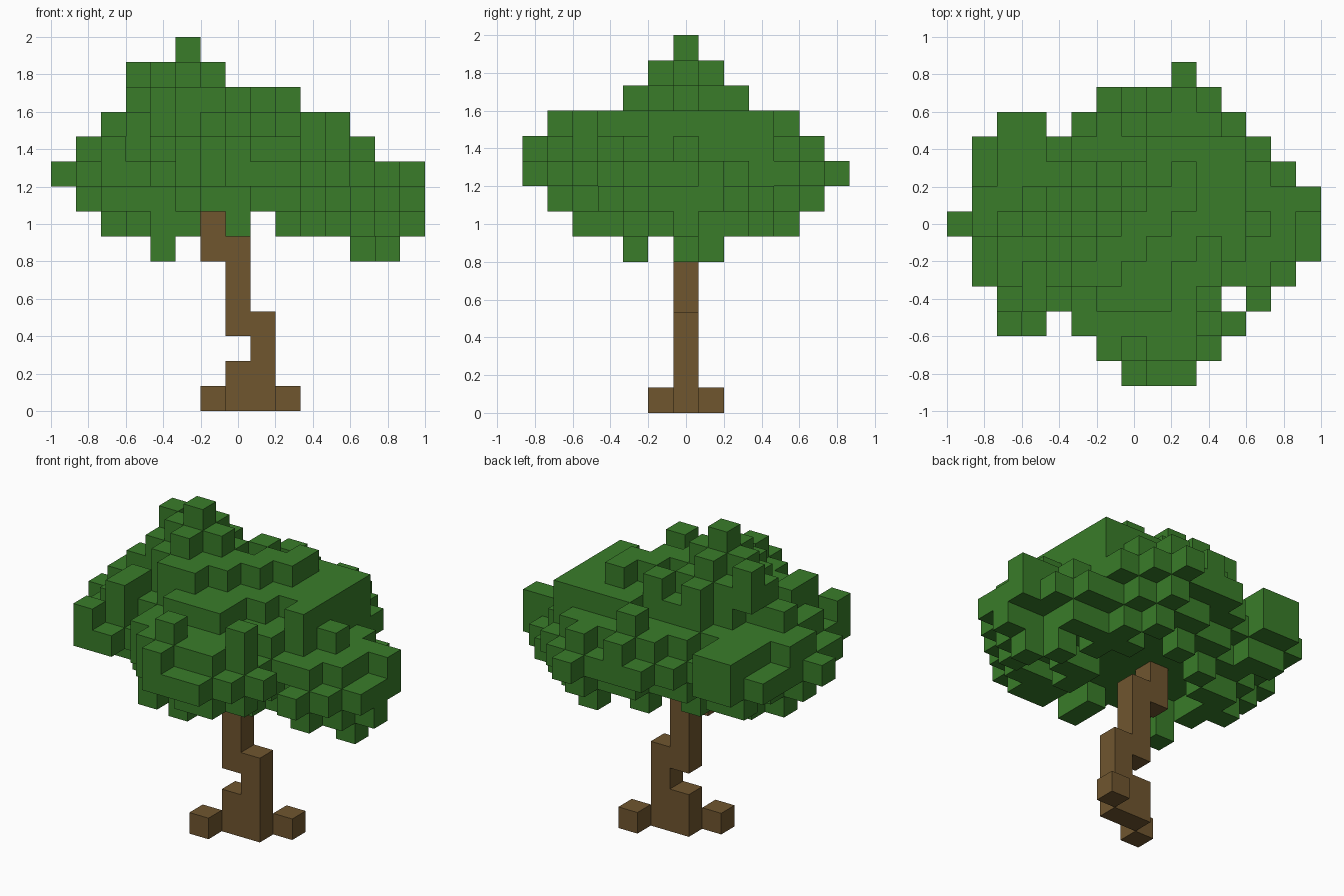
import bpy, bmesh, random
from mathutils import Vector

if "Cube" in bpy.data.objects:
    bpy.data.objects.remove(bpy.data.objects["Cube"])

CELL = 2 / 15
AXES = [Vector(a) for a in ((1, 0, 0), (0, 1, 0), (0, 0, 1))]
random.seed(4)


def make_material(name, color):
    mat = bpy.data.materials.new(name)
    mat.use_nodes = True
    mat.diffuse_color = color
    mat.node_tree.nodes["Principled BSDF"].inputs["Base Color"].default_value = color
    return mat


def span(lo, hi):
    return set(range(lo, hi + 1))


def voxel_object(name, cells, mat):
    """Skin a set of grid cells with only its exposed faces."""
    bm = bmesh.new()
    for cell in sorted(cells):
        middle = Vector(cell) + Vector((0, 0, 0.5))
        for i, axis in enumerate(AXES):
            a, b = AXES[(i + 1) % 3] / 2, AXES[(i + 2) % 3] / 2
            for sign in (-1, 1):
                beside = tuple(int(c + sign * d) for c, d in zip(cell, axis))
                if beside in cells:
                    continue
                o = middle + axis * sign / 2
                corners = [o - a - b, o + a - b, o + a + b, o - a + b][::sign]
                bm.faces.new([bm.verts.new(c * CELL) for c in corners])
    bmesh.ops.remove_doubles(bm, verts=bm.verts, dist=CELL / 100)
    bmesh.ops.dissolve_limit(bm, angle_limit=0.01, verts=bm.verts, edges=bm.edges)
    mesh = bpy.data.meshes.new(name)
    bm.to_mesh(mesh)
    bm.free()
    mesh.materials.append(mat)
    obj = bpy.data.objects.new(name, mesh)
    bpy.context.collection.objects.link(obj)


# Crooked trunk, one cell thick, with two diagonal roots
trunk_rows = [(0, 1), (0, 1), (1, 1), (0, 1), (0, 0), (0, 0), (-1, 0), (-1, -1)]
trunk = {(x, 0, z) for z, row in enumerate(trunk_rows) for x in span(*row)}
trunk |= {(-1, -1, 0), (2, 1, 0)}

# Crown outline: width and depth of each layer, width of each row in plan
wide = {7: span(-5, 7) - {1, -1}, 8: span(-6, 7), 9: span(-7, 7), 10: span(-6, 5),
        11: span(-5, 4), 12: span(-4, 2), 13: span(-4, -1), 14: {-2}}
deep = {7: span(-4, 4), 8: span(-5, 5), 9: span(-6, 6), 10: span(-6, 5),
        11: span(-5, 4), 12: span(-2, 2), 13: span(-1, 1), 14: {0}}
plan = {6: {2}, 5: span(-1, 3), 4: span(-5, 4) - {-3}, 3: span(-6, 5),
        2: span(-6, 6), 1: span(-6, 7), 0: span(-7, 7), -1: span(-6, 7),
        -2: span(-6, 6), -3: span(-5, 5) - {4}, -4: span(-5, 4) - {-3},
        -5: span(-1, 3), -6: span(0, 2)}
columns = [(x, y) for y in plan for x in sorted(plan[y])]
outside = [(x, y) for x in span(-8, 8) for y in span(-7, 7) if x not in plan.get(y, ())]


def bump(chance):
    return int(random.random() < chance)


# Leaf columns grow thicker away from the rim; the left side of +x hangs lower
leaves = set()
for x, y in columns:
    rim = min(abs(x - i) + abs(y - j) for i, j in outside) - 1
    mid = 8 if x > 4 else 9
    top = mid + (0, 1, 1, 2)[min(rim, 3)] + bump(0.35)
    peak = 14 - abs(x + 2) - abs(y)
    if peak > 11:
        top = max(top, peak)
    bottom = mid - min(rim, 2) + bump(0.3 if rim else 0)
    if abs(x + 0.5) + abs(y) < 3:
        bottom = 8
    leaves |= {(x, y, z) for z in span(bottom, top)
               if x in wide.get(z, ()) and y in deep.get(z, ())}
leaves |= {(-4, 1, 12), (-4, 1, 13)}

# Twigs that complete the outline
for z in wide:
    for x in wide[z]:
        if not any((x, y, z) in leaves for y in deep[z]):
            leaves.add((x, 0, z))
    for y in deep[z]:
        if not any((x, y, z) in leaves for x in wide[z]):
            leaves.add((-2 if z > 11 else 2, y, z))

# Low hanging tufts
leaves |= {(-3, -2, 6), (-3, -2, 7), (5, 1, 6), (5, 1, 7), (6, 0, 6), (6, 0, 7)}

voxel_object("trunk", trunk, make_material("bark brown", (0.160, 0.092, 0.028, 1)))
voxel_object("leaf_crown", leaves - trunk, make_material("leaf green", (0.041, 0.203, 0.0225, 1)))
